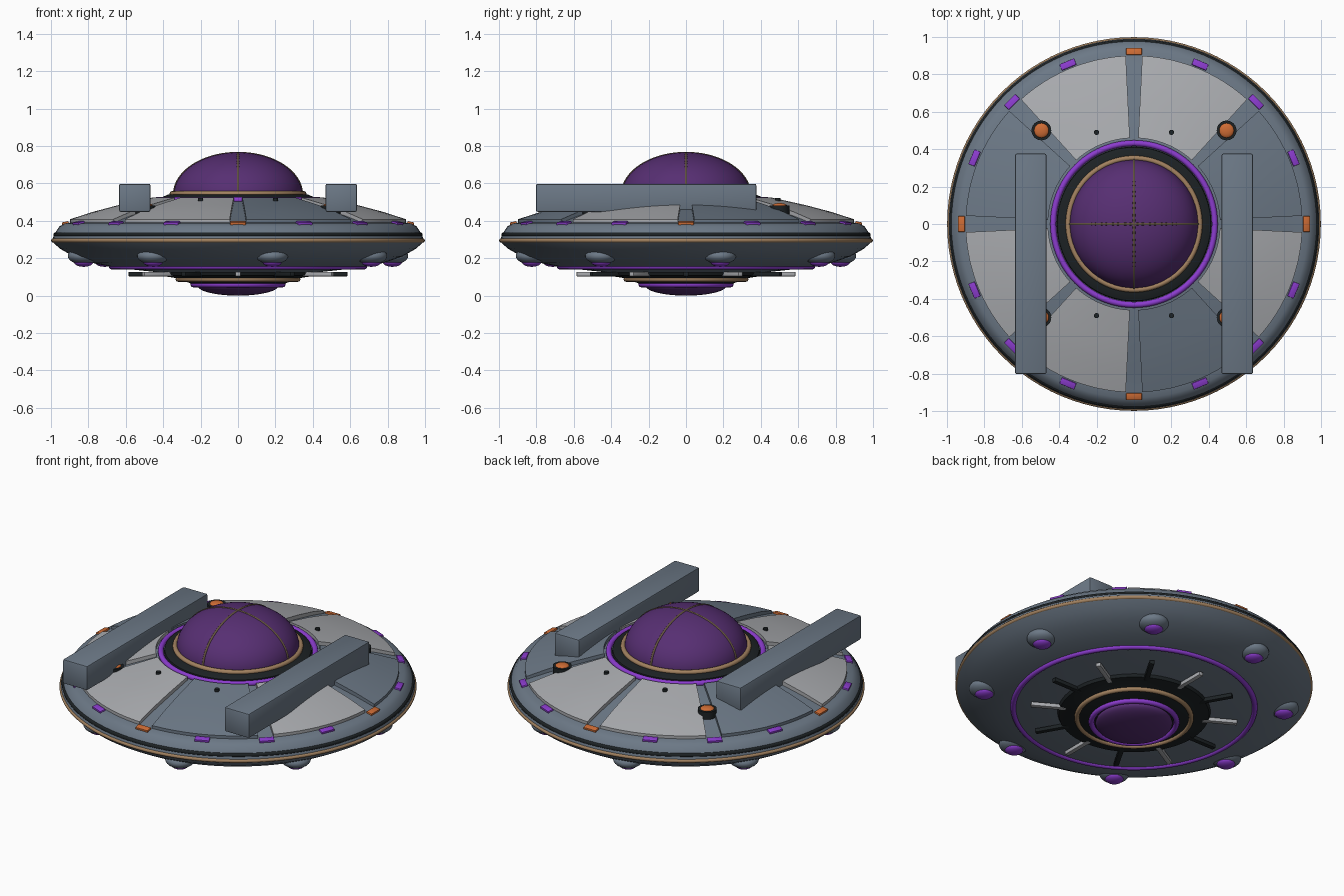
import bpy, bmesh
from math import radians, cos, sin, pi
from mathutils import Matrix, Vector

if "Cube" in bpy.data.objects:
    bpy.data.objects.remove(bpy.data.objects["Cube"], do_unlink=True)


def material(name, r, g, b):
    m = bpy.data.materials.new(name)
    m.use_nodes = True
    m.diffuse_color = (r, g, b, 1)
    m.node_tree.nodes["Principled BSDF"].inputs["Base Color"].default_value = (r, g, b, 1)
    return m


HULL = material("slate_grey", .15, .19, .24)
LIGHT = material("light_grey", .40, .41, .43)
BLACK = material("near_black", .012, .016, .018)
GLASS = material("dark_purple", .095, .028, .17)
GLOW = material("bright_purple", .26, .045, .62)
GOLD = material("tan_gold", .36, .22, .115)
BRONZE = material("dark_bronze", .12, .08, .05)
ORANGE = material("orange", .62, .15, .035)


def finish(name, bm, mat, smooth=True):
    bmesh.ops.recalc_face_normals(bm, faces=bm.faces)
    mesh = bpy.data.meshes.new(name)
    bm.to_mesh(mesh)
    bm.free()
    mesh.materials.append(mat)
    ob = bpy.data.objects.new(name, mesh)
    bpy.context.collection.objects.link(ob)
    if smooth:
        bpy.ops.object.select_all(action="DESELECT")
        ob.select_set(True)
        bpy.context.view_layer.objects.active = ob
        bpy.ops.object.shade_smooth_by_angle(angle=radians(32))
    return ob


def sweep(name, profile, mat, start=0, angle=360, steps=96, closed=False):
    """Turn an (r, z) profile about the z axis; close the ends of partial sweeps."""
    bm = bmesh.new()
    turn = Matrix.Rotation(radians(start), 3, "Z")
    vs = [bm.verts.new(turn @ Vector((r, 0, z))) for r, z in profile]
    pairs = list(zip(vs, vs[1:])) + ([(vs[-1], vs[0])] if closed else [])
    edges = [bm.edges.new(p) for p in pairs]
    bmesh.ops.spin(bm, geom=vs + edges, cent=(0, 0, 0), axis=(0, 0, 1),
                   angle=radians(angle), steps=steps)
    bmesh.ops.remove_doubles(bm, verts=bm.verts, dist=1e-4)
    if angle < 360:
        rim = [e for e in bm.edges if e.is_boundary]
        bmesh.ops.holes_fill(bm, edges=rim, sides=0)
    return finish(name, bm, mat)


def ring(name, radius, z, tube, mat):
    pts = [(radius + tube * cos(a * pi / 6), z + tube * sin(a * pi / 6)) for a in range(12)]
    return sweep(name, pts, mat, closed=True)


def ellipsoid(name, loc, radius, height, mat, seg=32):
    bm = bmesh.new()
    bmesh.ops.create_uvsphere(bm, u_segments=seg, v_segments=seg // 2, radius=1)
    bmesh.ops.scale(bm, vec=(radius, radius, height), verts=bm.verts)
    bmesh.ops.translate(bm, vec=loc, verts=bm.verts)
    return finish(name, bm, mat)


def box(name, loc, size, mat, turn=0, tilt=0, bevel=0):
    bm = bmesh.new()
    bmesh.ops.create_cube(bm, size=1)
    bmesh.ops.scale(bm, vec=size, verts=bm.verts)
    if bevel:
        bmesh.ops.bevel(bm, geom=bm.edges[:], offset=bevel, segments=2,
                        profile=.5, affect="EDGES")
    rot = Matrix.Rotation(radians(turn), 4, "Z") @ Matrix.Rotation(radians(tilt), 4, "Y")
    bm.transform(Matrix.Translation(loc) @ rot)
    return finish(name, bm, mat, bevel > 0)


def drum(name, loc, radius, depth, mat, seg=24):
    bm = bmesh.new()
    bmesh.ops.create_cone(bm, cap_ends=True, segments=seg, radius1=radius,
                          radius2=radius, depth=depth)
    bmesh.ops.translate(bm, vec=loc, verts=bm.verts)
    return finish(name, bm, mat)


def polar(r, deg, z):
    return (r * cos(radians(deg)), r * sin(radians(deg)), z)


# Saucer body
sweep("hull", [(0, .12), (.43, .125), (.66, .15), (.78, .175), (.88, .21), (.95, .25),
               (.99, .285), (.99, .31), (.975, .34), (.955, .37), (.93, .385), (.9, .39),
               (.78, .425), (.64, .46), (.46, .503), (.38, .51), (0, .51)], HULL)
ring("rim_trim", .988, .295, .011, GOLD)
ring("rim_seal", .974, .325, .013, BLACK)

# Raised deck plates between the eight grooves
plate = [(.9, .38), (.9, .408), (.78, .447), (.64, .484), (.46, .524), (.46, .49)]
for i in range(8):
    sweep(f"deck_plate_{i}", plate, LIGHT if i % 3 else HULL,
          start=45 * i + 2.8, angle=39.4, steps=12, closed=True)

# Cockpit dome and collar
ring("dome_glow_ring", .432, .512, .016, GLOW)
sweep("dome_collar", [(.415, .5), (.41, .525), (.375, .54), (.3, .54)], BLACK)
ring("dome_trim", .352, .545, .014, GOLD)
ellipsoid("dome", (0, 0, .54), .343, .225, GLASS, 64)
for k in range(2):
    rib = ring(f"dome_rib_{k}", .341, 0, .007, BRONZE)
    rib.scale = (1, .657, 1)
    rib.rotation_euler = (pi / 2, 0, k * pi / 2)
    rib.location.z = .54

# Rim lights
for i in range(16):
    mat = ORANGE if i % 4 == 0 else GLOW
    box(f"rim_light_{i}", polar(.922, 22.5 * i, .385), (.036, .084, .02), mat,
        turn=22.5 * i, tilt=12, bevel=.003)

# Twin side beams
for side, x in (("left", .552), ("right", -.552)):
    box(f"{side}_beam", (x, -.213, .523), (.168, 1.178, .15), HULL, bevel=.009)

# Deck beacons and bolts
for sx in (1, -1):
    for sy in (1, -1):
        tag = f"{'left' if sx > 0 else 'right'}_{'back' if sy > 0 else 'front'}"
        drum(f"{tag}_beacon_base", (sx * .495, sy * .5, .46), .053, .045, BLACK)
        ellipsoid(f"{tag}_beacon_lamp", (sx * .495, sy * .5, .48), .04, .015, ORANGE, 24)
        drum(f"{tag}_bolt", (sx * .2, sy * .49, .51), .014, .022, BLACK, 16)

# Underside pods with glowing tips
for i in range(8):
    deg = 12.5 + 45 * i
    ellipsoid(f"pod_{i}", polar(.845, deg, .212), .085, .045, HULL)
    ellipsoid(f"pod_lamp_{i}", polar(.845, deg, .18), .052, .026, GLOW, 24)

# Underside hub
ring("belly_glow_ring", .675, .156, .016, GLOW)
sweep("hub", [(.43, .13), (.42, .108), (.32, .092), (.24, .06), (0, .06)], BLACK)
ring("hub_trim", .32, .088, .014, GOLD)
ring("hub_glow_ring", .238, .06, .016, GLOW)
ellipsoid("hub_dome", (0, 0, .052), .215, .052, GLASS, 48)
for i in range(12):
    box(f"hub_spoke_{i}", polar(.475, 30 * i, .115), (.22, .028, .024),
        LIGHT if i % 2 else BLACK, turn=30 * i, bevel=.004)
